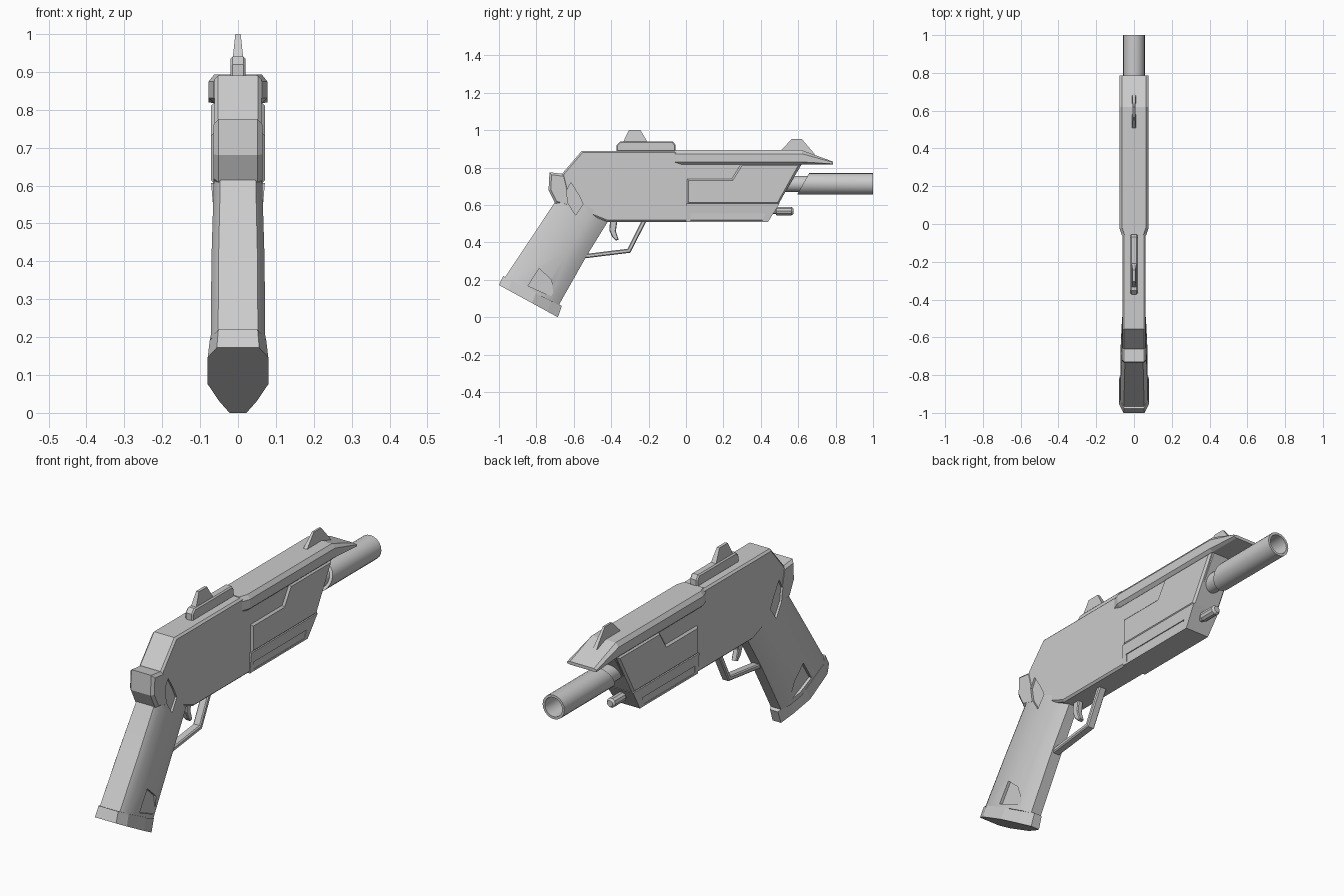
import bpy, bmesh, math

if "Cube" in bpy.data.objects:
    bpy.data.objects.remove(bpy.data.objects["Cube"])


def loft(name, rings, smooth=False, bevel=0):
    """Skin a list of equal-sized rings, cap the ends, optionally bevel the cap edges."""
    bm = bmesh.new()
    vs = [[bm.verts.new(p) for p in r] for r in rings]
    n = len(rings[0])
    for a, b in zip(vs, vs[1:]):
        for i in range(n):
            bm.faces.new((a[i], a[(i + 1) % n], b[(i + 1) % n], b[i]))
    caps = [bm.faces.new(vs[0]), bm.faces.new(vs[-1])]
    bmesh.ops.recalc_face_normals(bm, faces=bm.faces)
    if bevel:
        edges = list({e for f in caps for e in f.edges})
        bmesh.ops.bevel(bm, geom=edges, offset=bevel, segments=1, profile=0.5, affect='EDGES')
    me = bpy.data.meshes.new(name)
    bm.to_mesh(me)
    bm.free()
    ob = bpy.data.objects.new(name, me)
    bpy.context.collection.objects.link(ob)
    if smooth:
        bpy.ops.object.select_all(action='DESELECT')
        ob.select_set(True)
        bpy.context.view_layer.objects.active = ob
        bpy.ops.object.shade_smooth_by_angle(angle=math.radians(35))
    return ob


def prism(name, pts, hw, bevel=0.0, x0=None):
    """Side profile (y, z) extruded across x."""
    x0 = -hw if x0 is None else x0
    return loft(name, [[(x, y, z) for y, z in pts] for x in (x0, hw)], bevel=bevel)


def recess(targets, pts, floor):
    """Cut a side pocket down to |x| = floor on both sides of each target."""
    for x0, x1 in ((floor, 0.12), (-0.12, -floor)):
        cutter = prism("cutter", pts, x1, x0=x0)
        cutter.hide_render = True
        for t in targets:
            m = t.modifiers.new("pocket", 'BOOLEAN')
            m.operation = 'DIFFERENCE'
            m.solver = 'EXACT'
            m.object = cutter
            bpy.context.view_layer.objects.active = t
            bpy.ops.object.modifier_apply(modifier=m.name)
        bpy.data.objects.remove(cutter)


def circle(y, r, zc, slant=0, n=20):
    out = []
    for i in range(n):
        a = math.tau * i / n
        dz = r * math.sin(a)
        out.append((r * math.cos(a), y + slant * dz, zc + dz))
    return out


# receiver
body = prism("receiver", [(-.557, .89), (-.66, .77), (-.70, .62), (-.42, .51), (.435, .51),
                          (.62, .82), (.58, .89)], .062, .009)
# rear hump above the grip
hump = prism("rear_hump", [(-.73, .775), (-.735, .68), (-.70, .61), (-.6, .58), (-.645, .765)],
             .064, .012)


# grip: stations of back point, front point, half width
def section(back, front, hw, shape):
    half = [(hw * w, back[0] + (front[0] - back[0]) * t, back[1] + (front[1] - back[1]) * t)
            for t, w in shape]
    return half + [(-x, y, z) for x, y, z in reversed(half)]


GRIP = [(0, .73), (.1, 1), (.68, 1), (.88, .72), (1, .38)]
grip = loft("grip", [section(b, f, w, GRIP) for b, f, w in [
    ((-.66, .70), (-.38, .57), .060),
    ((-.70, .617), (-.425, .50), .064),
    ((-.83, .42), (-.53, .33), .070),
    ((-.97, .21), (-.68, .065), .072)]], smooth=True)
PLATE = [(0, .7), (.15, 1), (.56, 1), (.82, .62), (1, .28)]
loft("grip_base_plate", [section(b, f, w, PLATE) for b, f, w in [
    ((-.978, .22), (-.664, .06), .074),
    ((-1.0, .172), (-.685, 0), .080)]])
recess([body, hump, grip], [(-.615, .72), (-.64, .675), (-.63, .61), (-.59, .545),
                            (-.55, .605), (-.572, .65)], .053)
recess([grip], [(-.785, .26), (-.72, .20), (-.705, .105), (-.845, .168)], .058)

# raised fore-end panel and tapered lower fore-end
prism("fore_end_panel", [(.005, .605), (.005, .74), (.245, .74), (.295, .82), (.615, .82),
                         (.495, .605)], .071, .009)
lower = prism("lower_fore_end", [(0, .508), (0, .607), (.5, .607), (.437, .508)], .071)
for v in lower.data.vertices:
    if v.co.z < .55:
        v.co.x *= .88
recess([lower], [(.025, .518), (.025, .555), (.425, .555), (.41, .518)], .057)


# top shroud with wedge nose
def shroud_ring(y, hw, top, bottom=.817):
    h = top - bottom
    half = [(hw - .015, top), (hw, top - .25 * h), (hw, bottom + .18 * h), (hw - .015, bottom)]
    return [(x, y, z) for x, z in half] + [(-x, y, z) for x, z in reversed(half)]


loft("top_shroud", [shroud_ring(-.06, .064, .893), shroud_ring(-.02, .078, .893),
                    shroud_ring(.62, .078, .893), shroud_ring(.785, .078, .832)])

# barrel and guide rod
ZB = .713
loft("barrel", [circle(.626, .0575, ZB, .56), circle(1, .0575, ZB), circle(1, .046, ZB),
                circle(.75, .046, ZB)], smooth=True)
loft("barrel_sleeve", [circle(.45, .043, ZB), circle(.68, .043, ZB)], smooth=True)
loft("guide_rod", [circle(y, r, .567, n=10) for y, r in
                   [(.40, .017), (.48, .017), (.485, .023), (.565, .023), (.575, .015)]])

# sights
prism("rear_sight_base", [(-.372, .885), (-.372, .92), (-.352, .94), (-.07, .94), (-.055, .92),
                          (-.055, .885)], .020, .006)
rear = prism("rear_sight_blade", [(-.337, .935), (-.305, 1.0), (-.243, 1.0), (-.205, .935)], .014)
front = prism("front_sight_blade", [(.505, .89), (.565, .952), (.62, .952), (.69, .87)], .010)
for ob, mid in ((rear, .96), (front, .92)):
    for v in ob.data.vertices:
        if v.co.z > mid:
            v.co.x *= .5

# trigger guard and trigger
prism("trigger_guard", [(-.208, .52), (-.298, .345), (-.54, .315), (-.54, .338), (-.312, .366),
                        (-.235, .52)], .020, .005)
prism("trigger", [(-.405, .53), (-.41, .465), (-.395, .43), (-.375, .41), (-.36, .415),
                  (-.375, .46), (-.365, .53)], .014, .004)
